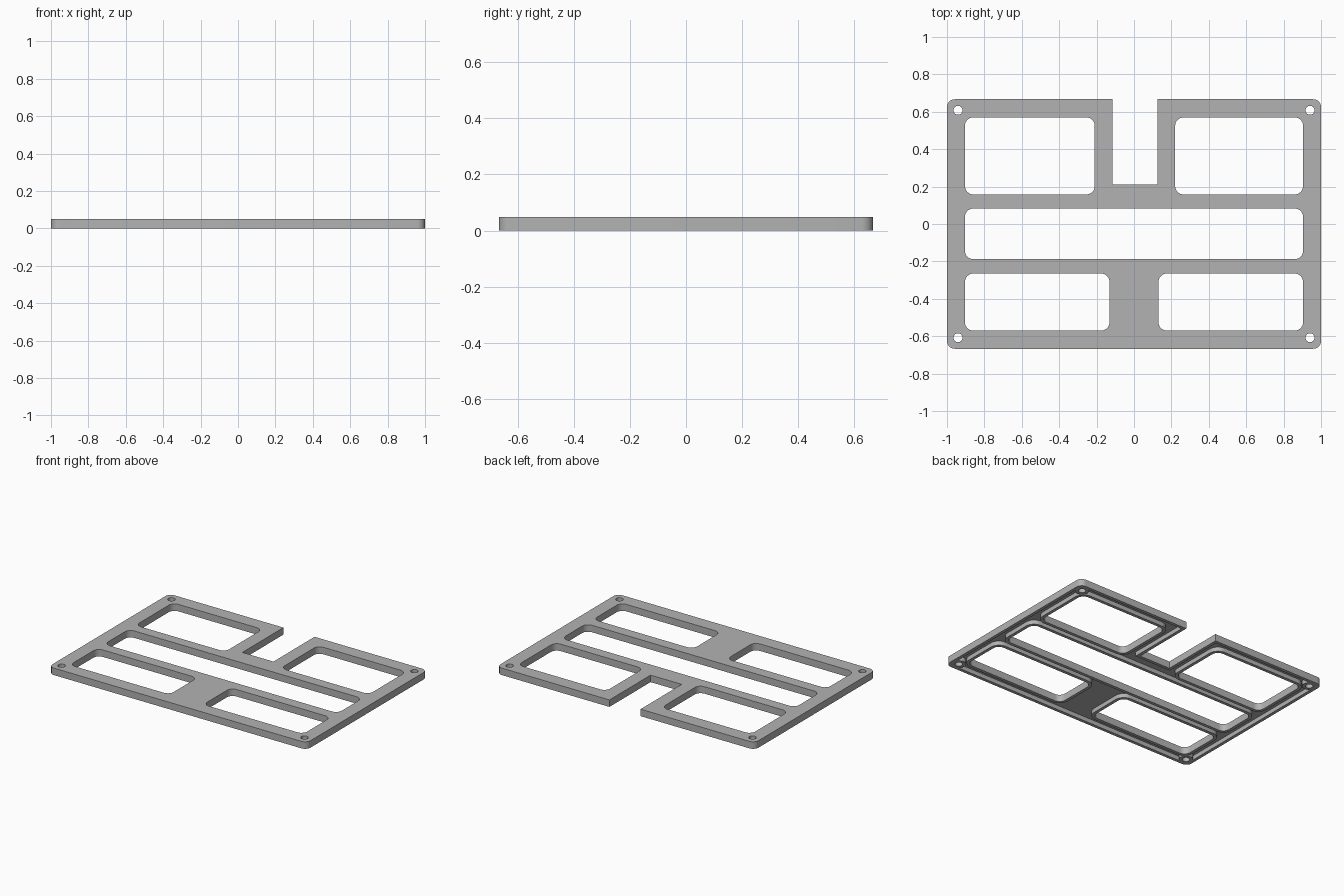
import bpy, bmesh, math
from mathutils import Vector

HX, HY, H = 1.0, 0.667, 0.049          # half sizes and plate height
WALL, DEPTH = 0.022, 0.03              # underside rim width and pocket depth
NOTCH = (-0.115, 0.126, 0.212)         # left, right, inner end
WINDOWS = [(-0.904, -0.21, 0.158, 0.57), (0.22, 0.904, 0.158, 0.57),
           (-0.904, 0.904, -0.188, 0.083),
           (-0.904, -0.131, -0.57, -0.265), (0.131, 0.904, -0.57, -0.265)]
SCREWS = [(sx * 0.941, sy * 0.608) for sx in (-1, 1) for sy in (-1, 1)]

if "Cube" in bpy.data.objects:
    bpy.data.objects.remove(bpy.data.objects["Cube"])

grey = bpy.data.materials.new("plain grey")
grey.use_nodes = True
grey.diffuse_color = (0.45, 0.45, 0.45, 1)
grey.node_tree.nodes["Principled BSDF"].inputs["Base Color"].default_value = grey.diffuse_color


def rounded(corners, steps=8):
    """Round a list of (x, y, radius) corners into a point loop."""
    pts = []
    for i, (x, y, r) in enumerate(corners):
        p = Vector((x, y))
        a = (Vector(corners[i - 1][:2]) - p).normalized()
        b = (Vector(corners[(i + 1) % len(corners)][:2]) - p).normalized()
        if r <= 0:
            pts.append(p)
            continue
        c = p + r * (a + b)
        for k in range(steps + 1):
            t = math.pi / 2 * k / steps
            pts.append(c - r * (math.cos(t) * b + math.sin(t) * a))
    return pts


def rectangle(x0, x1, y0, y1, r):
    return rounded([(x0, y0, r), (x1, y0, r), (x1, y1, r), (x0, y1, r)])


def circle(x, y, r, n=32):
    return [Vector((x + r * math.cos(2 * math.pi * k / n),
                    y + r * math.sin(2 * math.pi * k / n))) for k in range(n)]


def outline(d):
    """Plate outline with its notch, moved inward by d."""
    x, y, r = HX - d, HY - d, 0.042 - d
    n0, n1, ny = NOTCH[0] - d, NOTCH[1] + d, NOTCH[2] - d
    return rounded([(-x, -y, r), (x, -y, r), (x, y, r), (n1, y, 0),
                    (n1, ny, 0), (n0, ny, 0), (n0, y, 0), (-x, y, r)])


def prism(name, loops, z0, z1):
    bm = bmesh.new()
    for loop in loops:
        face = bm.faces.new([bm.verts.new((p.x, p.y, z0)) for p in loop])
        top = bmesh.ops.extrude_face_region(bm, geom=[face])["geom"]
        bmesh.ops.translate(bm, vec=(0, 0, z1 - z0),
                            verts=[v for v in top if isinstance(v, bmesh.types.BMVert)])
    bmesh.ops.recalc_face_normals(bm, faces=bm.faces)
    mesh = bpy.data.meshes.new(name)
    bm.to_mesh(mesh)
    bm.free()
    mesh.materials.append(grey)
    obj = bpy.data.objects.new(name, mesh)
    bpy.context.collection.objects.link(obj)
    return obj


def cut(obj, cutter):
    """Subtract the cutter, keep the result, and drop the cutter."""
    mod = obj.modifiers.new("cut", 'BOOLEAN')
    mod.operation, mod.solver, mod.object = 'DIFFERENCE', 'EXACT', cutter
    bpy.context.view_layer.update()
    graph = bpy.context.evaluated_depsgraph_get()
    mesh = bpy.data.meshes.new_from_object(obj.evaluated_get(graph))
    obj.modifiers.clear()
    obj.data = mesh
    bpy.data.objects.remove(cutter)


# Underside pocket, leaving rims round the windows and bosses round the screws
pocket = prism("pocket", [outline(WALL)], -0.02, DEPTH)
cut(pocket, prism("window_rims", [rectangle(x0 - WALL, x1 + WALL, y0 - WALL, y1 + WALL, 0.045 + WALL)
                                  for x0, x1, y0, y1 in WINDOWS], -0.1, 0.1))
cut(pocket, prism("screw_bosses", [circle(x, y, 0.046) for x, y in SCREWS], -0.1, 0.1))

# Frame plate with windows and screw holes
frame = prism("frame_plate", [outline(0)], 0, H)
cut(frame, pocket)
cut(frame, prism("window_cuts", [rectangle(*w, 0.045) for w in WINDOWS], -0.1, 0.1))
cut(frame, prism("screw_cuts", [circle(x, y, 0.024) for x, y in SCREWS], -0.1, 0.1))

bpy.ops.object.select_all(action='DESELECT')
frame.select_set(True)
bpy.context.view_layer.objects.active = frame
bpy.ops.object.shade_smooth_by_angle(angle=math.radians(30))
